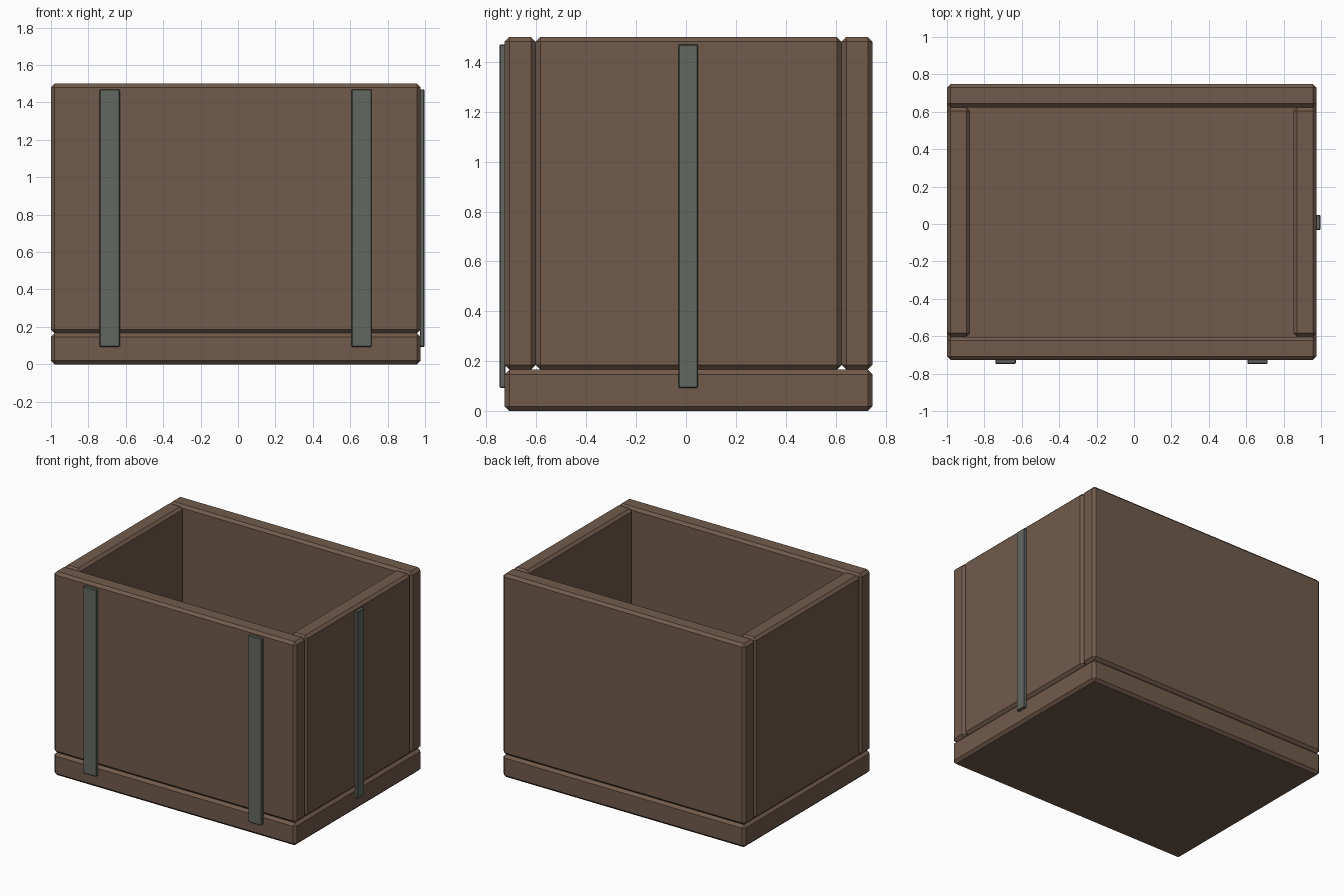
import bpy, bmesh

if "Cube" in bpy.data.objects:
    bpy.data.objects.remove(bpy.data.objects["Cube"])


def material(name, rgb):
    m = bpy.data.materials.new(name)
    m.diffuse_color = (*rgb, 1)
    m.use_nodes = True
    m.node_tree.nodes["Principled BSDF"].inputs["Base Color"].default_value = m.diffuse_color
    return m


wood = material("brown wood", (0.165, 0.104, 0.072))
metal = material("grey metal", (0.123, 0.137, 0.120))


def box(name, lo, hi, bevel, mat):
    """Flat-shaded box between two corners with single-segment chamfers."""
    bm = bmesh.new()
    bmesh.ops.create_cube(bm, size=1)
    for v in bm.verts:
        for i in range(3):
            v.co[i] = lo[i] if v.co[i] < 0 else hi[i]
    bmesh.ops.bevel(bm, geom=bm.edges[:], offset=bevel, segments=1,
                    affect='EDGES', profile=0.5)
    mesh = bpy.data.meshes.new(name)
    bm.to_mesh(mesh)
    bm.free()
    mesh.materials.append(mat)
    ob = bpy.data.objects.new(name, mesh)
    bpy.context.collection.objects.link(ob)


X0, X1 = -1.0, 0.976          # wooden body extents
Y0, Y1 = -0.727, 0.748
T, BASE, TOP = 0.124, 0.166, 1.5
C = 0.019                     # wood chamfer

# Base slab and four walls
box("base", (X0, Y0, 0), (X1, Y1, BASE), C, wood)
box("front_wall", (X0, Y0, BASE), (X1, Y0 + T, TOP), C, wood)
box("back_wall", (X0, Y1 - T, BASE), (X1, Y1, TOP), C, wood)
box("left_wall", (X0, Y0 + T, BASE), (X0 + T, Y1 - T, TOP), C, wood)
box("right_wall", (X1 - T, Y0 + T, BASE), (X1, Y1 - T, TOP), C, wood)

# Metal straps: two on the front, one on the right side
for side, x in (("left", -0.686), ("right", 0.661)):
    box(f"front_{side}_strap", (x - 0.054, Y0 - 0.021, 0.093),
        (x + 0.054, Y0 + 0.004, 1.47), 0.004, metal)
box("right_side_strap", (X1 - 0.004, -0.031, 0.093),
    (X1 + 0.021, 0.048, 1.47), 0.004, metal)
